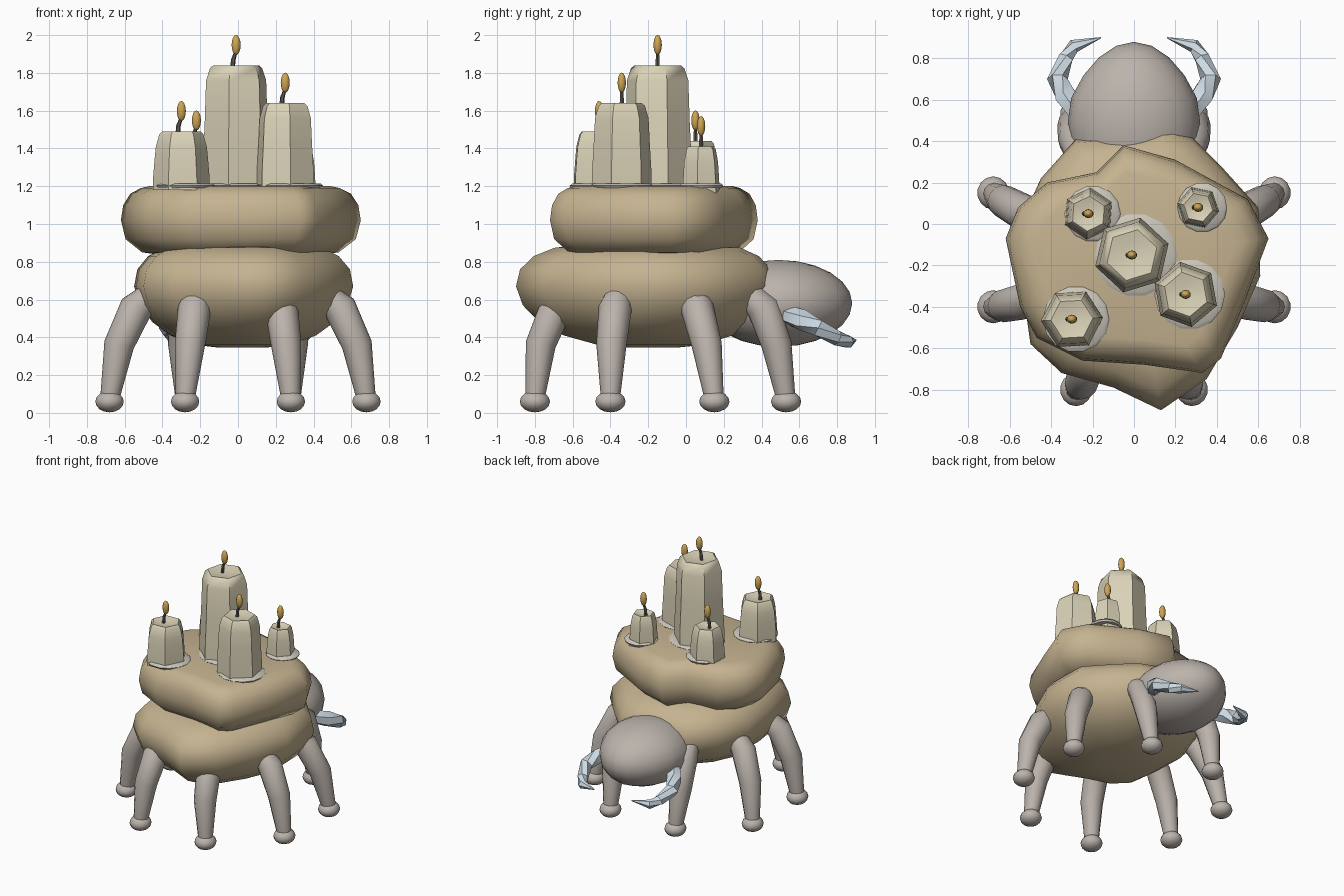
import bpy, bmesh, math
from mathutils import Vector, Matrix

old = bpy.data.objects.get("Cube")
if old:
    bpy.data.objects.remove(old, do_unlink=True)


def material(name, r, g, b):
    m = bpy.data.materials.new(name)
    m.use_nodes = True
    m.diffuse_color = (r, g, b, 1)
    bsdf = m.node_tree.nodes["Principled BSDF"]
    bsdf.inputs["Base Color"].default_value = (r, g, b, 1)
    bsdf.inputs["Roughness"].default_value = 0.8
    return m


TAN = material("tan sponge", 0.56, 0.45, 0.28)
CREAM = material("cream wax", 0.71, 0.65, 0.48)
PUDDLE = material("melted wax", 0.60, 0.57, 0.50)
SKIN = material("warm grey skin", 0.50, 0.45, 0.41)
HORN = material("pale blue horn", 0.62, 0.71, 0.78)
FLAME = material("amber flame", 0.62, 0.38, 0.09)
WICK = material("dark wick", 0.12, 0.11, 0.10)


def finish(name, bm, mat, angle):
    bmesh.ops.recalc_face_normals(bm, faces=bm.faces)
    mesh = bpy.data.meshes.new(name)
    bm.to_mesh(mesh)
    bm.free()
    mesh.materials.append(mat)
    ob = bpy.data.objects.new(name, mesh)
    bpy.context.collection.objects.link(ob)
    bpy.ops.object.select_all(action='DESELECT')
    ob.select_set(True)
    bpy.context.view_layer.objects.active = ob
    bpy.ops.object.shade_smooth_by_angle(angle=math.radians(angle))
    return ob


def loft(name, rings, mat, angle=50):
    """Skin a list of equal rings and cap both ends."""
    bm = bmesh.new()
    loops = [[bm.verts.new(p) for p in ring] for ring in rings]
    n = len(loops[0])
    for a, b in zip(loops, loops[1:]):
        for i in range(n):
            j = (i + 1) % n
            bm.faces.new((a[i], a[j], b[j], b[i]))
    bm.faces.new(loops[0][::-1])
    bm.faces.new(loops[-1])
    return finish(name, bm, mat, angle)


def circle(c, r, n, axis=Vector((0, 0, 1)), turn=0.0):
    rot = Vector((0, 0, 1)).rotation_difference(axis)
    return [Vector(c) + rot @ Vector((r * math.cos(turn + math.tau * i / n),
                                      r * math.sin(turn + math.tau * i / n), 0))
            for i in range(n)]


def tube(name, path, radii, n, mat, angle=50):
    pts = [Vector(p) for p in path]
    rings = []
    for i, p in enumerate(pts):
        axis = (pts[min(i + 1, len(pts) - 1)] - pts[max(i - 1, 0)]).normalized()
        rings.append(circle(p, radii[i], n, axis))
    return loft(name, rings, mat, angle)


def ball(name, centre, size, mat, u=16, v=10):
    bm = bmesh.new()
    bmesh.ops.create_uvsphere(bm, u_segments=u, v_segments=v, radius=1)
    bmesh.ops.transform(bm, verts=bm.verts,
                        matrix=Matrix.Translation(centre) @ Matrix.Diagonal((*size, 1)))
    return finish(name, bm, mat, 80)


def layer(name, outline, centre, profile):
    """Lumpy cake layer: one outline scaled up a profile, rounder where it is small."""
    c = Vector(centre)
    offs = [Vector(p) - c for p in outline]
    mean = sum(o.length for o in offs) / len(offs)
    rings = []
    for z, s in profile:
        k = max(0, 0.8 - s)
        ring = [c + s * o.lerp(o.normalized() * mean, k) for o in offs]
        rings.append([(p.x, p.y, z) for p in ring])
    return loft(name, rings, TAN, 75)


# Cake layers of the shell
layer("lower_layer",
      [(.13, -.9), (.35, -.75), (.5, -.5), (.61, -.25), (.6, .08), (.42, .28), (.28, .42),
       (.15, .47), (-.05, .43), (-.28, .41), (-.45, .22), (-.55, 0), (-.54, -.3),
       (-.5, -.58), (-.35, -.72), (-.1, -.79)], (0.02, -0.18),
      [(.345, .2), (.36, .42), (.41, .66), (.48, .83), (.57, .95), (.67, 1), (.76, .97),
       (.83, .87), (.875, .72), (.89, .5)])
layer("upper_layer",
      [(.33, -.72), (.42, -.65), (.54, -.36), (.65, -.07), (.55, .12), (.4, .2), (.2, .31),
       (-.05, .38), (-.18, .25), (-.42, .2), (-.56, .08), (-.62, -.07), (-.55, -.4),
       (-.47, -.55), (-.25, -.66), (.05, -.68)], (0, -0.17),
      [(.83, .6), (.85, .82), (.92, .96), (1.02, 1), (1.1, .98), (1.16, .92),
       (1.19, .83), (1.2, .76)])

# Head, tapering towards its tip
head = ball("head", (0, .49, .58), (.32, .39, .23), SKIN, 20, 12)
for v in head.data.vertices:
    if v.co.y > .6:
        v.co.x *= 1 - .5 * (v.co.y - .6)

# Legs, feet and curved jaws, mirrored left and right
LEGS = {
    "front": ((.28, -.8), (.255, -.77), (.23, -.69), (.22, -.58)),
    "front_side": ((.68, -.4), (.63, -.395), (.54, -.375), (.45, -.35)),
    "back_side": ((.68, .15), (.63, .11), (.54, .06), (.45, .02)),
    "back": ((.28, .53), (.29, .48), (.28, .41), (.26, .33)),
}
for side, label in ((1, "left"), (-1, "right")):
    for part, (foot, knee, hip, root) in LEGS.items():
        path = [(side * p[0], p[1], z)
                for p, z in zip((foot, knee, hip, root), (.07, .36, .555, .63))]
        tube(f"{part}_leg_{label}", path, (.05, .08, .088, .07), 12, SKIN, 60)
        ball(f"{part}_foot_{label}", (side * foot[0], foot[1], .06),
             (.077, .08, .057), SKIN, 14, 8)
    jaw = [(.27, .54, .52), (.33, .62, .49), (.37, .70, .45), (.33, .80, .395),
           (.29, .86, .375), (.16, .90, .385)]
    tube(f"jaw_{label}", [(side * x, y, z) for x, y, z in jaw],
         (.05, .058, .05, .04, .033, .003), 6, HORN, 35)

# Candles: x, y, base height, top height, base radius, puddle radius
CANDLES = {
    "centre": (-.01, -.15, 1.18, 1.84, .185, .2),
    "tall": (.25, -.34, 1.18, 1.64, .16, .17),
    "front": (-.3, -.46, 1.18, 1.49, .15, .16),
    "back_right": (-.22, .05, 1.17, 1.44, .125, .135),
    "back_left": (.31, .08, 1.1, 1.41, .105, .12),
}
for k, (name, (x, y, z0, z1, r, puddle)) in enumerate(CANDLES.items()):
    h = z1 - z0
    shape = ((z0, 1), (z0 + h * .2, 1), (z0 + h * .55, .94), (z1 - .08, .9),
             (z1 - .015, .78), (z1, .68), (z1 - .015, .3))
    loft(name + "_candle", [circle((x, y, z), r * f, 6, turn=.3 + k * .4)
                            for z, f in shape], CREAM, 40)
    loft(name + "_puddle", [circle((x + .02, y, 1.19), puddle * .95, 14),
                            circle((x + .02, y, 1.203), puddle, 14),
                            circle((x + .02, y, 1.215), puddle * .9, 14)], PUDDLE)
    tube(name + "_wick", [(x - .02, y, z1 - .03), (x - .015, y, z1 + .03),
                          (x, y, z1 + .075)], (.013, .012, .008), 6, WICK)
    ball(name + "_flame", (x, y, z1 + .108), (.025, .022, .053), FLAME, 10, 8)
